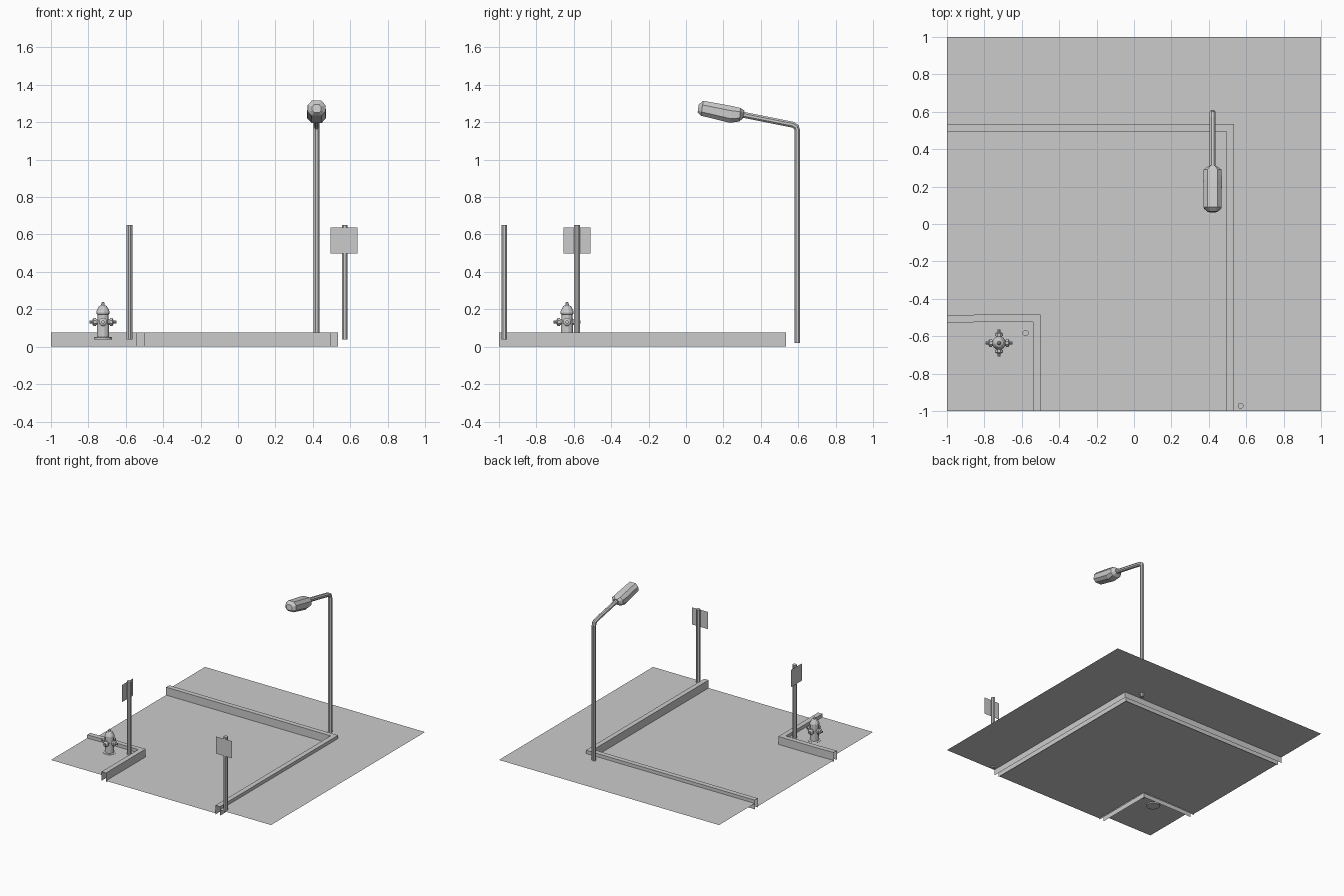
import bpy, bmesh, math
from mathutils import Vector, Matrix

if "Cube" in bpy.data.objects:
    bpy.data.objects.remove(bpy.data.objects["Cube"])


def make(name, verts, faces, smooth=False):
    me = bpy.data.meshes.new(name)
    me.from_pydata([tuple(v) for v in verts], [], faces)
    ob = bpy.data.objects.new(name, me)
    bpy.context.collection.objects.link(ob)
    return ob


def loft(name, rings):
    """Skin a list of equal-length closed rings and cap both ends."""
    n = len(rings[0])
    verts = [v for r in rings for v in r]
    faces = [(k * n + i, k * n + (i + 1) % n, (k + 1) * n + (i + 1) % n, (k + 1) * n + i)
             for k in range(len(rings) - 1) for i in range(n)]
    faces += [tuple(range(n))[::-1], tuple(range((len(rings) - 1) * n, len(rings) * n))]
    ob = make(name, verts, faces)
    bm = bmesh.new()
    bm.from_mesh(ob.data)
    bmesh.ops.recalc_face_normals(bm, faces=bm.faces)
    bm.to_mesh(ob.data)
    bm.free()
    return ob


def lathe(name, base, axis, profile, sides=8):
    """Turn (radius, distance) pairs around an axis starting at base."""
    rot = Vector(axis).to_track_quat('Z', 'Y')
    turn = math.pi / sides
    rings = [[Vector(base) + rot @ Vector((r * math.cos(turn + 2 * turn * i),
                                           r * math.sin(turn + 2 * turn * i), d))
              for i in range(sides)] for r, d in profile]
    return loft(name, rings)


def curb(name, outer, inner, low=0.0, top=0.075):
    """Open channel: two walls and a top strip, following two edge paths."""
    verts, faces = [], []
    for a, b in zip(outer, inner):
        verts += [(*a, low), (*a, top), (*b, top), (*b, low)]
    for k in range(len(outer) - 1):
        for j in range(3):
            p = 4 * k + j
            faces.append((p, p + 4, p + 5, p + 1))
    return make(name, verts, faces)


def flat(name, pts, z):
    return make(name, [(x, y, z) for x, y in pts], [tuple(range(len(pts)))])


# curb edge paths
big_out = [(-1, 0.535), (0.535, 0.535), (0.535, -1)]
big_in = [(-1, 0.495), (0.495, 0.495), (0.495, -1)]
small_out = [(-1, -0.49), (-0.85, -0.485), (-0.5, -0.485), (-0.5, -1)]
small_in = [(-1, -0.53), (-0.85, -0.525), (-0.54, -0.525), (-0.54, -1)]
curb("outer_curb", big_in, big_out)
curb("corner_curb", small_out, small_in)

# ground: lower road, raised pavements
flat("road", big_in[::-1] + small_out, 0.01)
flat("outer_pavement", big_out[::-1] + [(-1, 1), (1, 1), (1, -1)], 0.048)
flat("corner_pavement", small_in[::-1] + [(-1, -1)], 0.048)

# street lamp pole, bent at the top
LX = 0.42
path = [(0.595, 0.02, 0), (0.595, 1.155, 0), (0.59, 1.175, 40), (0.57, 1.187, 78), (0.29, 1.243, 79)]
rings = []
for y, z, bend in path:
    m = Matrix.Rotation(math.radians(bend), 3, 'X')
    rings.append([Vector((LX, y, z)) + m @ Vector((0.017 * math.cos(a), 0.017 * math.sin(a), 0))
                  for a in [math.pi / 8 + i * math.pi / 4 for i in range(8)]])
loft("lamp_pole", rings)

# lamp head: octagonal sections (y, bottom z, top z, half width)
rings = []
for yb, yt, zb, zt, w in [(0.305, 0.312, 1.222, 1.262, 0.022), (0.285, 0.292, 1.204, 1.276, 0.048),
                          (0.235, 0.24, 1.197, 1.288, 0.05),
                          (0.08, 0.092, 1.235, 1.315, 0.047), (0.062, 0.068, 1.252, 1.295, 0.024)]:
    prof = [(-.55, 0), (.55, 0), (1, .25), (1, .72), (.55, 1), (-.55, 1), (-1, .72), (-1, .25)]
    rings.append([(LX + w * u, yb + (yt - yb) * v, zb + (zt - zb) * v) for u, v in prof])
loft("lamp_head", rings)

# signs: post plus a thin single-sided plate
post = [(0.0165, 0.0), (0.0165, 0.612)]
lathe("front_sign_post", (0.57, -0.972, 0.038), (0, 0, 1), post)
lathe("corner_sign_post", (-0.58, -0.583, 0.038), (0, 0, 1), post)
make("front_sign_plate", [(0.495, -0.992, 0.497), (0.64, -0.992, 0.497),
                          (0.64, -0.992, 0.638), (0.495, -0.992, 0.638)], [(0, 1, 2, 3)])
make("corner_sign_plate", [(-0.598, -0.51, 0.497), (-0.598, -0.655, 0.497),
                           (-0.598, -0.655, 0.638), (-0.598, -0.51, 0.638)], [(0, 1, 2, 3)])

# hydrant body
HX, HY = -0.722, -0.636
lathe("hydrant_body", (HX, HY, 0.038), (0, 0, 1),
      [(0.05, 0), (0.05, 0.012), (0.034, 0.014), (0.031, 0.135), (0.037, 0.137), (0.037, 0.148),
       (0.032, 0.16), (0.022, 0.178), (0.01, 0.184), (0.009, 0.196), (0.004, 0.2)], 12)
# four outlets with caps
for i in range(4):
    a = i * math.pi / 2
    lathe("hydrant_outlet", (HX, HY, 0.132), (math.cos(a), math.sin(a), 0),
          [(0.017, 0.0), (0.017, 0.037), (0.023, 0.037), (0.023, 0.05),
           (0.014, 0.056), (0.009, 0.057), (0.009, 0.072)], 8)
